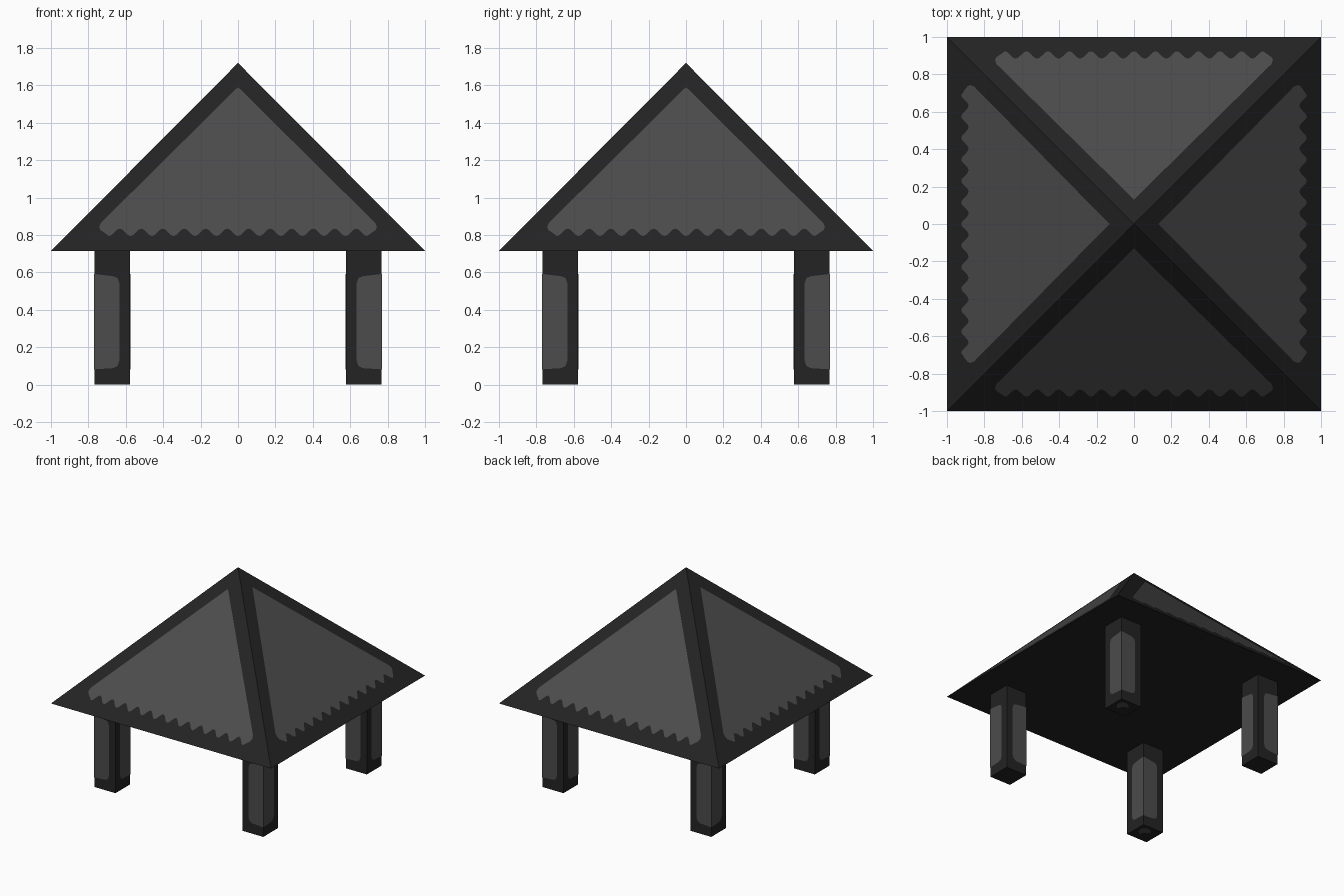
import bpy, bmesh, math
from mathutils import Vector, Matrix

if "Cube" in bpy.data.objects:
    bpy.data.objects.remove(bpy.data.objects["Cube"])


def material(name, value):
    m = bpy.data.materials.new(name)
    m.diffuse_color = (value, value, value, 1)
    m.use_nodes = True
    m.node_tree.nodes["Principled BSDF"].inputs["Base Color"].default_value = m.diffuse_color
    return m


DARK = material("dark_charcoal", 0.017)
LIGHT = material("light_charcoal", 0.072)
LIFT = 0.002
EAVE, TOP = 0.715, 1.72
RISE = TOP - EAVE


def finish(name, bm, mat, matrix=None):
    if matrix is not None:
        bm.transform(matrix)
    me = bpy.data.meshes.new(name)
    bm.to_mesh(me)
    bm.free()
    me.materials.append(mat)
    ob = bpy.data.objects.new(name, me)
    bpy.context.collection.objects.link(ob)
    return ob


def plate(name, points, normal, matrix):
    # thin painted panel lying just above a surface
    n = Vector(normal).normalized()
    bm = bmesh.new()
    f = bm.faces.new([bm.verts.new(Vector(p) + n * LIFT) for p in points])
    f.normal_update()
    if f.normal.dot(n) < 0:
        f.normal_flip()
    finish(name, bm, LIGHT, matrix)


def turn(quarter):
    return Matrix.Rotation(quarter * math.pi / 2, 4, 'Z')


# roof pyramid
bm = bmesh.new()
base = [bm.verts.new((x, y, EAVE)) for x, y in ((-1, -1), (1, -1), (1, 1), (-1, 1))]
tip = bm.verts.new((0, 0, TOP))
bm.faces.new(base[::-1])
for i in range(4):
    bm.faces.new((base[i], base[(i + 1) % 4], tip))
finish("roof", bm, DARK)

# scalloped roof panels, one per slope
outline = [(0, 1.59), (-0.735, 0.862), (-0.743, 0.84), (-0.735, 0.825)]
PERIOD, STEPS = 0.115, 96
for i in range(STEPS + 1):
    x = -0.69 + 1.38 * i / STEPS
    outline.append((x, 0.813 - 0.02 * math.cos(2 * math.pi * x / PERIOD)))
outline += [(0.735, 0.825), (0.743, 0.84), (0.735, 0.862)]
slope = [(x, -(1 - (z - EAVE) / RISE), z) for x, z in outline]
for q in range(4):
    plate("roof_panel", slope, (0, -RISE, 1), turn(q))

# square legs with panels wrapping the inner and outer upright edges
C, H = 0.672, 0.095
panel = [(0, 0.082), (0.10, 0.088), (0.125, 0.10), (0.135, 0.13),
         (0.135, 0.54), (0.125, 0.57), (0.10, 0.58), (0, 0.592)]
for q in range(4):
    place = turn(q) @ Matrix.Translation((C, C, 0))
    bm = bmesh.new()
    bmesh.ops.create_cube(bm, size=1)
    bm.transform(Matrix.Translation((0, 0, (EAVE + LIFT) / 2))
                 @ Matrix.Diagonal((2 * H, 2 * H, EAVE - LIFT, 1)))
    finish("leg", bm, DARK, place)
    for s in (1, -1):
        e = H + LIFT
        plate("leg_panel", [(s * H, s * (e - u), z) for u, z in panel], (s, 0, 0), place)
        plate("leg_panel", [(s * (e - u), s * H, z) for u, z in panel], (0, s, 0), place)

# small worn patch under two of the legs
patch = [(0.03, -0.03), (0.06, -0.005), (0.07, 0.03), (0.06, 0.06),
         (0.03, 0.07), (-0.005, 0.06), (-0.03, 0.03), (0.01, 0.01)]
for s in (1, -1):
    plate("foot_patch", [(x, y, LIFT) for x, y in patch], (0, 0, -1),
          Matrix.Translation((s * C, s * C, 0)))
